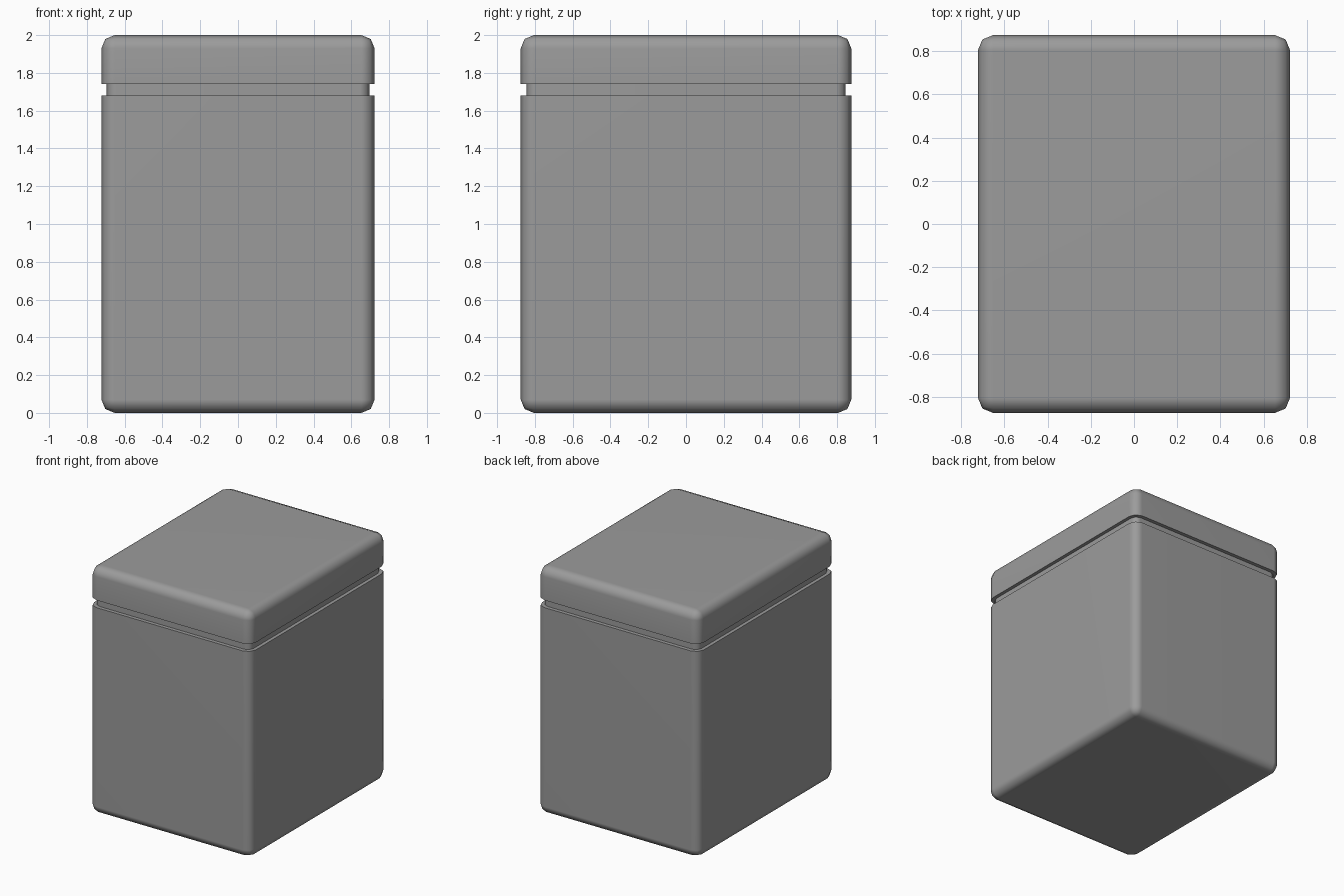
import bpy, bmesh

if "Cube" in bpy.data.objects:
    bpy.data.objects.remove(bpy.data.objects["Cube"])

HX, HY = 0.723, 0.875   # half width and half depth
ROUND = 0.07            # edge rounding

grey = bpy.data.materials.new("dark_grey")
grey.diffuse_color = (0.33, 0.33, 0.33, 1)
grey.use_nodes = True
grey.node_tree.nodes["Principled BSDF"].inputs["Base Color"].default_value = grey.diffuse_color


def rounded_box(name, hx, hy, z0, z1, radius, sharp_z):
    """Box with rounded edges, except horizontal edges at the sharp_z heights."""
    bm = bmesh.new()
    bmesh.ops.create_cube(bm, size=1)
    for v in bm.verts:
        v.co.x *= 2 * hx
        v.co.y *= 2 * hy
        v.co.z = z1 if v.co.z > 0 else z0
    edges = [e for e in bm.edges
             if not any(all(abs(v.co.z - z) < 1e-4 for v in e.verts) for z in sharp_z)]
    bmesh.ops.bevel(bm, geom=edges, offset=radius, offset_type='OFFSET',
                    segments=2, profile=0.5, affect='EDGES', clamp_overlap=True)
    bmesh.ops.recalc_face_normals(bm, faces=bm.faces)
    mesh = bpy.data.meshes.new(name)
    bm.to_mesh(mesh)
    bm.free()
    mesh.materials.append(grey)
    obj = bpy.data.objects.new(name, mesh)
    bpy.context.collection.objects.link(obj)
    bpy.ops.object.select_all(action='DESELECT')
    obj.select_set(True)
    bpy.context.view_layer.objects.active = obj
    bpy.ops.object.shade_smooth_by_angle(angle=0.87)
    # Keep the large panels flat and the shading on the rounded edges
    obj.modifiers.new("flat_panels", 'WEIGHTED_NORMAL').keep_sharp = True
    return obj


# Container body, rounded below and flat at the rim
rounded_box("body", HX, HY, 0.0, 1.68, ROUND, [1.68])
# Recessed neck forming the groove
rounded_box("neck", HX - 0.028, HY - 0.03, 1.67, 1.75, 0.05, [1.67, 1.75])
# Lid, rounded above and flat underneath
rounded_box("lid", HX, HY, 1.74, 2.0, ROUND, [1.74])
